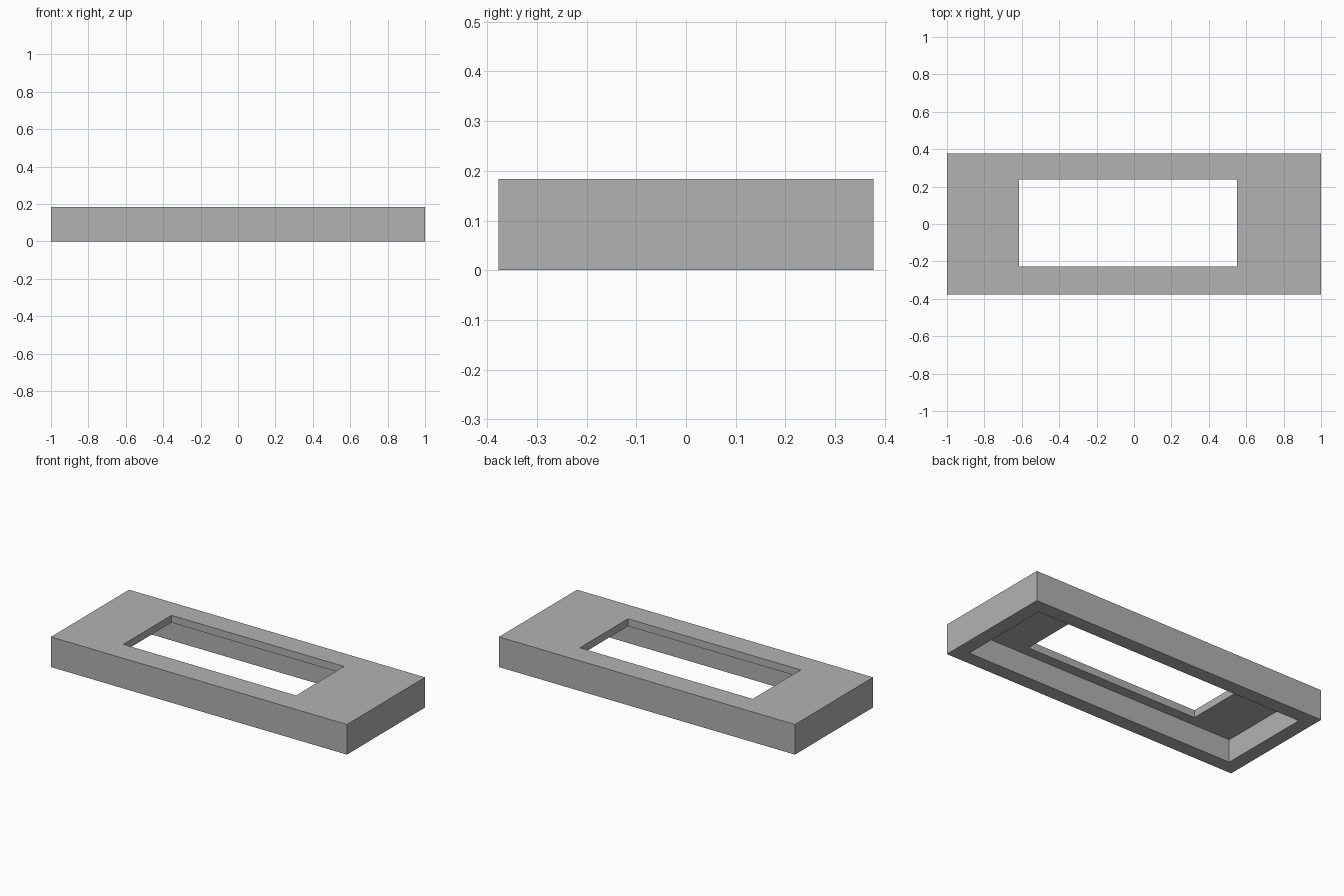
import bpy
import bmesh

cube = bpy.data.objects.get("Cube")
if cube:
    bpy.data.objects.remove(cube, do_unlink=True)

# Overall sizes
HEIGHT = 0.184
LEDGE = 0.139          # underside of the top plate
OUTER = (-1.0, 1.0, -0.377, 0.377)
CAVITY = (-0.914, 0.914, -0.291, 0.291)
WINDOW = (-0.616, 0.551, -0.227, 0.237)


def rect_loop(bm, bounds, z):
    """Four corner vertices of a level rectangle."""
    x0, x1, y0, y1 = bounds
    return [bm.verts.new((x, y, z))
            for x, y in ((x0, y0), (x1, y0), (x1, y1), (x0, y1))]


# Grey material
grey = bpy.data.materials.new("plain grey")
grey.use_nodes = True
colour = (0.448, 0.448, 0.448, 1.0)
grey.diffuse_color = colour
grey.node_tree.nodes["Principled BSDF"].inputs["Base Color"].default_value = colour

# Hollow frame: outside wall, top plate, off-centre window, wider recess below
bm = bmesh.new()
loops = [rect_loop(bm, bounds, z) for bounds, z in (
    (OUTER, 0), (OUTER, HEIGHT),
    (WINDOW, HEIGHT), (WINDOW, LEDGE),
    (CAVITY, LEDGE), (CAVITY, 0))]
for i, lower in enumerate(loops):
    upper = loops[(i + 1) % len(loops)]
    for j in range(4):
        k = (j + 1) % 4
        bm.faces.new((lower[j], lower[k], upper[k], upper[j]))
bmesh.ops.recalc_face_normals(bm, faces=bm.faces)

mesh = bpy.data.meshes.new("bezel_frame")
bm.to_mesh(mesh)
bm.free()
mesh.materials.append(grey)
frame = bpy.data.objects.new("bezel_frame", mesh)
bpy.context.collection.objects.link(frame)
